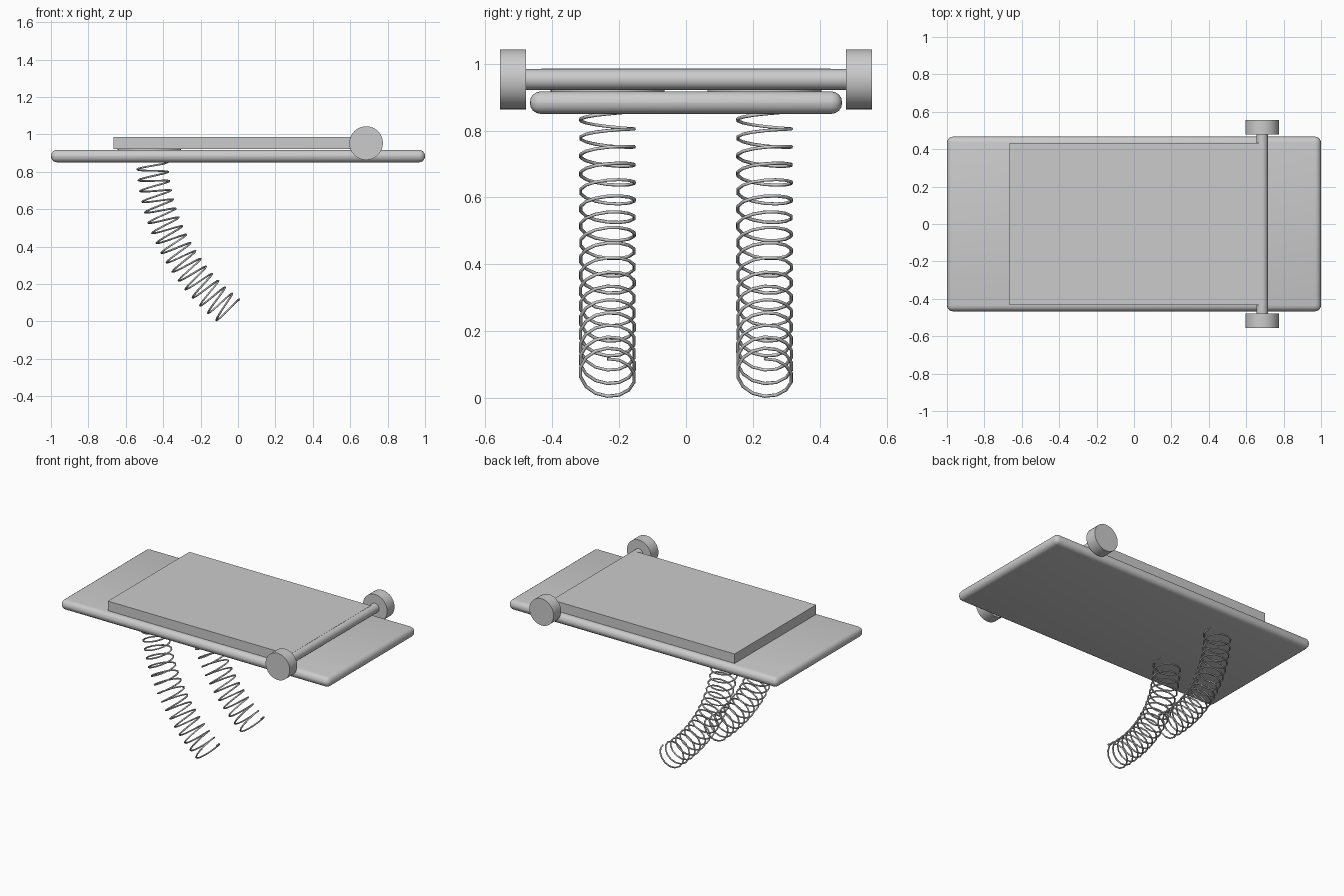
import bpy
from math import sin, cos, pi, radians
from mathutils import Vector

if "Cube" in bpy.data.objects:
    bpy.data.objects.remove(bpy.data.objects["Cube"], do_unlink=True)

GREY = (0.6, 0.6, 0.6, 1)
grey = bpy.data.materials.new("plain_grey")
grey.use_nodes = True
grey.diffuse_color = GREY
grey.node_tree.nodes["Principled BSDF"].inputs["Base Color"].default_value = GREY


def finish(name):
    ob = bpy.context.object
    ob.name = name
    ob.data.materials.append(grey)
    return ob


def box(name, lo, hi, bevel=0):
    lo, hi = Vector(lo), Vector(hi)
    bpy.ops.mesh.primitive_cube_add(size=1, location=(lo + hi) / 2)
    ob = finish(name)
    ob.scale = hi - lo
    bpy.ops.object.transform_apply(location=False, rotation=False, scale=True)
    if bevel:
        mod = ob.modifiers.new("rounded_edges", "BEVEL")
        mod.width = bevel
        mod.segments = 4
        bpy.ops.object.modifier_apply(modifier=mod.name)
        bpy.ops.object.shade_smooth_by_angle(angle=radians(30))
    return ob


def cylinder(name, radius, depth, loc, along_y=True):
    bpy.ops.mesh.primitive_cylinder_add(
        vertices=32, radius=radius, depth=depth, location=loc,
        rotation=(pi / 2 if along_y else 0, 0, 0))
    ob = finish(name)
    bpy.ops.object.shade_smooth_by_angle(angle=radians(30))
    return ob


def spring(name, y):
    # Helix wound round an arc that starts vertical and bends towards +x
    turns, steps, coil = 18, 14, 0.082
    bend, arc = radians(52.4), 1.07
    start = Vector((-0.46, y, 0.90))
    curve = bpy.data.curves.new(name, "CURVE")
    curve.dimensions = "3D"
    curve.bevel_depth = 0.005
    curve.bevel_resolution = 1
    curve.use_fill_caps = True
    line = curve.splines.new("POLY")
    count = turns * steps
    line.points.add(count)
    for i, point in enumerate(line.points):
        a = bend * i / count
        turn = 2 * pi * (count - i) / steps
        centre = start + arc * Vector((1 - cos(a), 0, -sin(a)))
        outward = Vector((cos(a), 0, sin(a)))
        pos = centre + coil * (cos(turn) * outward + sin(turn) * Vector((0, 1, 0)))
        point.co = (*pos, 1)
    ob = bpy.data.objects.new(name, curve)
    bpy.context.collection.objects.link(ob)
    curve.materials.append(grey)


# Rounded base board and the flat panel lying on it
box("base_board", (-1, -0.467, 0.85), (1, 0.467, 0.917), bevel=0.032)
box("top_panel", (-0.665, -0.433, 0.921), (0.685, 0.433, 0.985))

# Axle with a wheel at each end
AXLE_X, AXLE_Z = 0.685, 0.953
cylinder("axle", 0.031, 1.0, (AXLE_X, 0, AXLE_Z))

for side, sign in (("left", 1), ("right", -1)):
    label = "back" if sign > 0 else "front"
    cylinder(label + "_wheel", 0.09, 0.079, (AXLE_X, sign * 0.5175, AXLE_Z))
    # Thin mounting disc under the panel, and the bent spring leg below it
    cylinder(label + "_spring_disc", 0.17, 0.006, (-0.475, sign * 0.235, 0.919), along_y=False)
    spring(label + "_spring", sign * 0.235)
